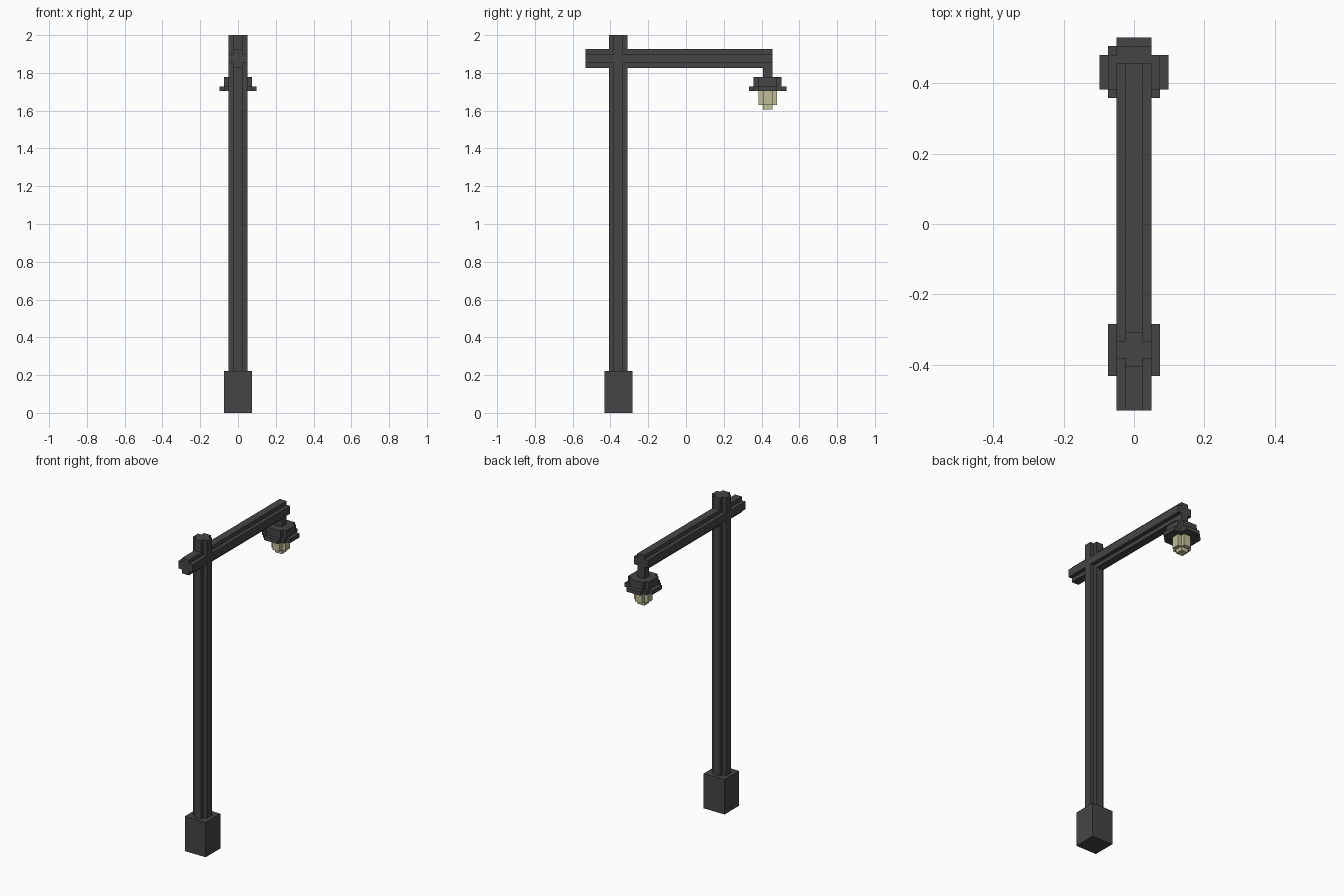
import bpy
import bmesh
from mathutils import Matrix, Vector

cube = bpy.data.objects.get("Cube")
if cube:
    bpy.data.objects.remove(cube, do_unlink=True)

U = 2 / 81        # size of one block
Y0 = -21.5        # back-to-front offset, in blocks


def material(name, rgb):
    m = bpy.data.materials.new(name)
    m.use_nodes = True
    m.diffuse_color = (*rgb, 1)
    m.node_tree.nodes["Principled BSDF"].inputs["Base Color"].default_value = (*rgb, 1)
    return m


iron = material("dark iron", (0.06, 0.06, 0.06))
glass = material("pale yellow glass", (0.52, 0.51, 0.31))

# Corner staircases in blocks, from the +x side round to the +y side
SQUARE_2 = [(1, 1)]
SQUARE_6 = [(3, 3)]
CROSS_4 = [(2, 1), (1, 1), (1, 2)]
CROSS_6 = [(3, 2), (2, 2), (2, 3)]
ROUND_8 = [(4, 2), (3, 2), (3, 3), (2, 3), (2, 4)]
ROUND_8_CUT = [(4, 2), (2, 2), (2, 4)]


def outline(corner, first=None):
    """Turn one corner staircase round all four quarters."""
    pts = []
    for q in range(4):
        for x, y in (first if first and q == 0 else corner):
            for _ in range(q):
                x, y = -y, x
            pts.append((x, y))
    return pts


def prism(name, pts, start, length, mat, along_y=False):
    """Extrude an outline upwards, or backwards when along_y is set."""
    bm = bmesh.new()
    face = bm.faces.new([bm.verts.new((x, y, 0)) for x, y in pts])
    new = bmesh.ops.extrude_face_region(bm, geom=[face])["geom"]
    bmesh.ops.translate(bm, vec=(0, 0, length),
                        verts=[v for v in new if isinstance(v, bmesh.types.BMVert)])
    turn = Matrix.Rotation(-1.5707963267948966, 4, 'X') if along_y else Matrix()
    place = Matrix.Translation(Vector(start) + Vector((0, Y0, 0)))
    bm.transform(Matrix.Scale(U, 4) @ place @ turn)
    bmesh.ops.recalc_face_normals(bm, faces=bm.faces)
    mesh = bpy.data.meshes.new(name)
    bm.to_mesh(mesh)
    bm.free()
    mesh.materials.append(mat)
    obj = bpy.data.objects.new(name, mesh)
    bpy.context.collection.objects.link(obj)
    return obj


# Post
prism("base_block", outline(SQUARE_6), (0, 7, 0), 9, iron)
prism("post", outline(CROSS_4), (0, 7, 9), 72, iron)
prism("cross_arm", outline(CROSS_4), (0, 0, 76), 40, iron, along_y=True)

# Hanging lamp
prism("lamp_stem", outline(SQUARE_2), (0, 39, 72), 2, iron)
prism("lamp_cap", outline(CROSS_6), (0, 39, 70), 2, iron)
prism("lamp_brim", outline(ROUND_8, ROUND_8_CUT), (0, 39, 69), 1, iron)
prism("bulb", outline(CROSS_4), (0, 39, 66), 3, glass)
prism("bulb_tip", outline(SQUARE_2), (0, 39, 65), 1, glass)
